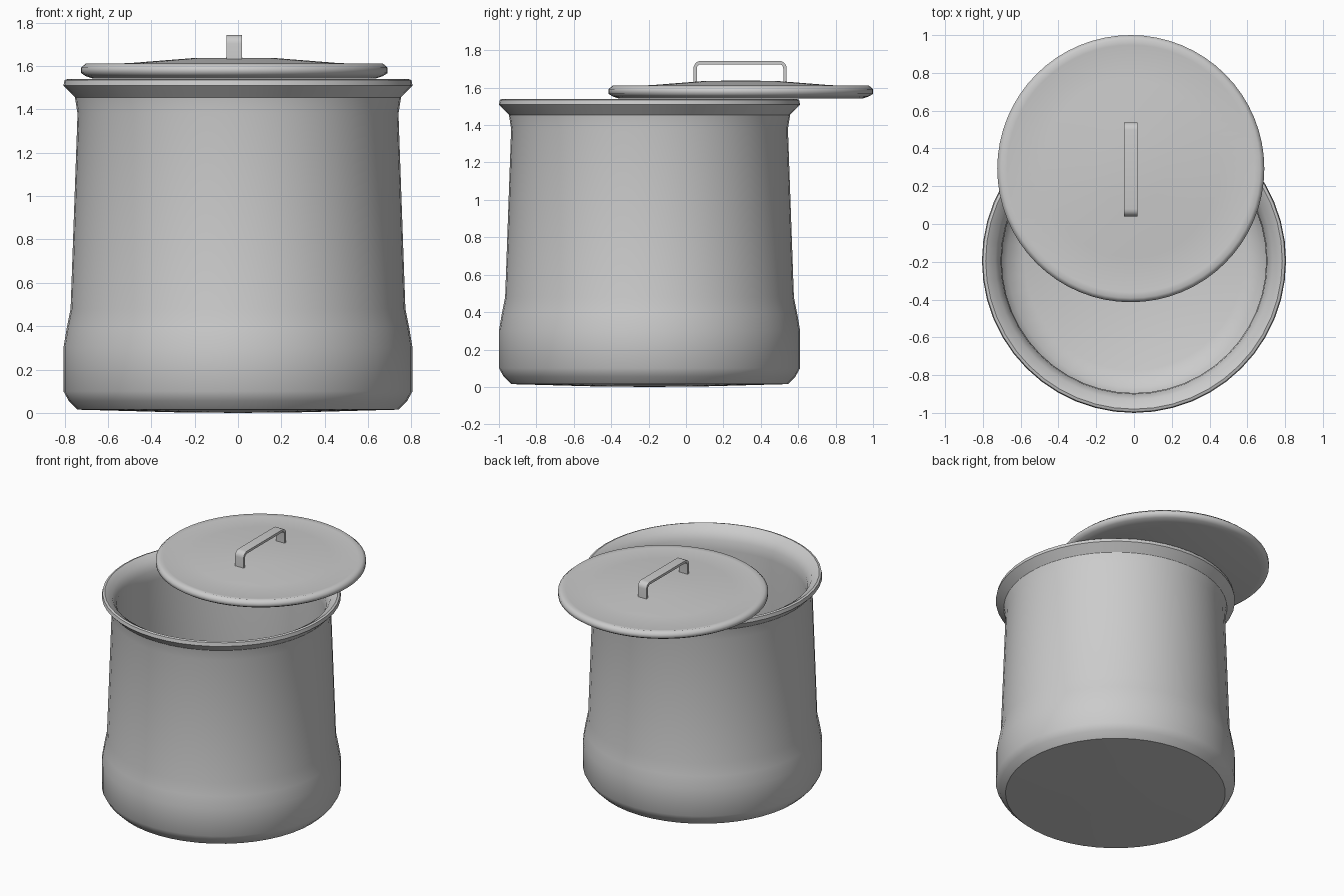
import bpy, bmesh, math

if "Cube" in bpy.data.objects:
    bpy.data.objects.remove(bpy.data.objects["Cube"])

metal = bpy.data.materials.new("grey metal")
metal.diffuse_color = (0.6, 0.6, 0.6, 1)
metal.use_nodes = True
metal.node_tree.nodes["Principled BSDF"].inputs["Base Color"].default_value = metal.diffuse_color


def finish(name, bm, angle):
    bmesh.ops.recalc_face_normals(bm, faces=bm.faces[:])
    mesh = bpy.data.meshes.new(name)
    bm.to_mesh(mesh)
    bm.free()
    obj = bpy.data.objects.new(name, mesh)
    bpy.context.collection.objects.link(obj)
    mesh.materials.append(metal)
    bpy.ops.object.select_all(action='DESELECT')
    obj.select_set(True)
    bpy.context.view_layer.objects.active = obj
    bpy.ops.object.shade_smooth_by_angle(angle=math.radians(angle))
    return obj


def lathe(name, profile, segments, centre, angle=40):
    """Spin an (r, z) profile that starts and ends on the axis."""
    bm = bmesh.new()
    verts = [bm.verts.new((r, 0, z)) for r, z in profile]
    edges = [bm.edges.new(pair) for pair in zip(verts, verts[1:])]
    bmesh.ops.spin(bm, geom=verts + edges, cent=(0, 0, 0), axis=(0, 0, 1),
                   angle=math.tau, steps=segments, use_duplicate=False)
    bmesh.ops.remove_doubles(bm, verts=bm.verts[:], dist=0.0005)
    obj = finish(name, bm, angle)
    obj.location = (*centre, 0)
    return obj


# Pot: base, belly, tapering wall, flared lip, then the inside down to the floor
lathe("pot", [
    (0, 0), (0.30, 0.003), (0.74, 0.015), (0.78, 0.055), (0.805, 0.10),
    (0.805, 0.30), (0.79, 0.39), (0.772, 0.48), (0.74, 1.38), (0.752, 1.455),
    (0.805, 1.51), (0.80, 1.535), (0.785, 1.54), (0.735, 1.51), (0.705, 1.45),
    (0.70, 1.38), (0.73, 0.48), (0.74, 0.30), (0.72, 0.16), (0.67, 0.09),
    (0.58, 0.05), (0, 0.05)], 48, (0, -0.195), 33)

# Lid: flat underside, rolled rim, shallow dome
lathe("lid", [
    (0, 1.541), (0.65, 1.541), (0.685, 1.553), (0.707, 1.567), (0.707, 1.592),
    (0.685, 1.611), (0.655, 1.605), (0.47, 1.614), (0.19, 1.636),
    (0, 1.638)], 64, (-0.017, 0.293), 60)

# Handle: strap bent over two rounded corners, extruded across its width
def strap(inset, radius):
    y0, y1, top = 0.04 + inset, 0.538 - inset, 1.743 - inset
    pts = [(y0, 1.61)]
    for cy, start in ((y0 + radius, 180), (y1 - radius, 90)):
        for i in range(6):
            a = math.radians(start - 18 * i)
            pts.append((cy + radius * math.cos(a), top - radius + radius * math.sin(a)))
    return pts + [(y1, 1.61)]


bm = bmesh.new()
outer = [bm.verts.new((-0.052, y, z)) for y, z in strap(0, 0.04)]
inner = [bm.verts.new((-0.052, y, z)) for y, z in strap(0.018, 0.022)]
faces = [bm.faces.new((outer[i], outer[i + 1], inner[i + 1], inner[i]))
         for i in range(len(outer) - 1)]
ext = bmesh.ops.extrude_face_region(bm, geom=faces, use_keep_orig=True)
bmesh.ops.translate(bm, vec=(0.07, 0, 0),
                    verts=[v for v in ext["geom"] if isinstance(v, bmesh.types.BMVert)])
finish("lid_handle", bm, 35)
